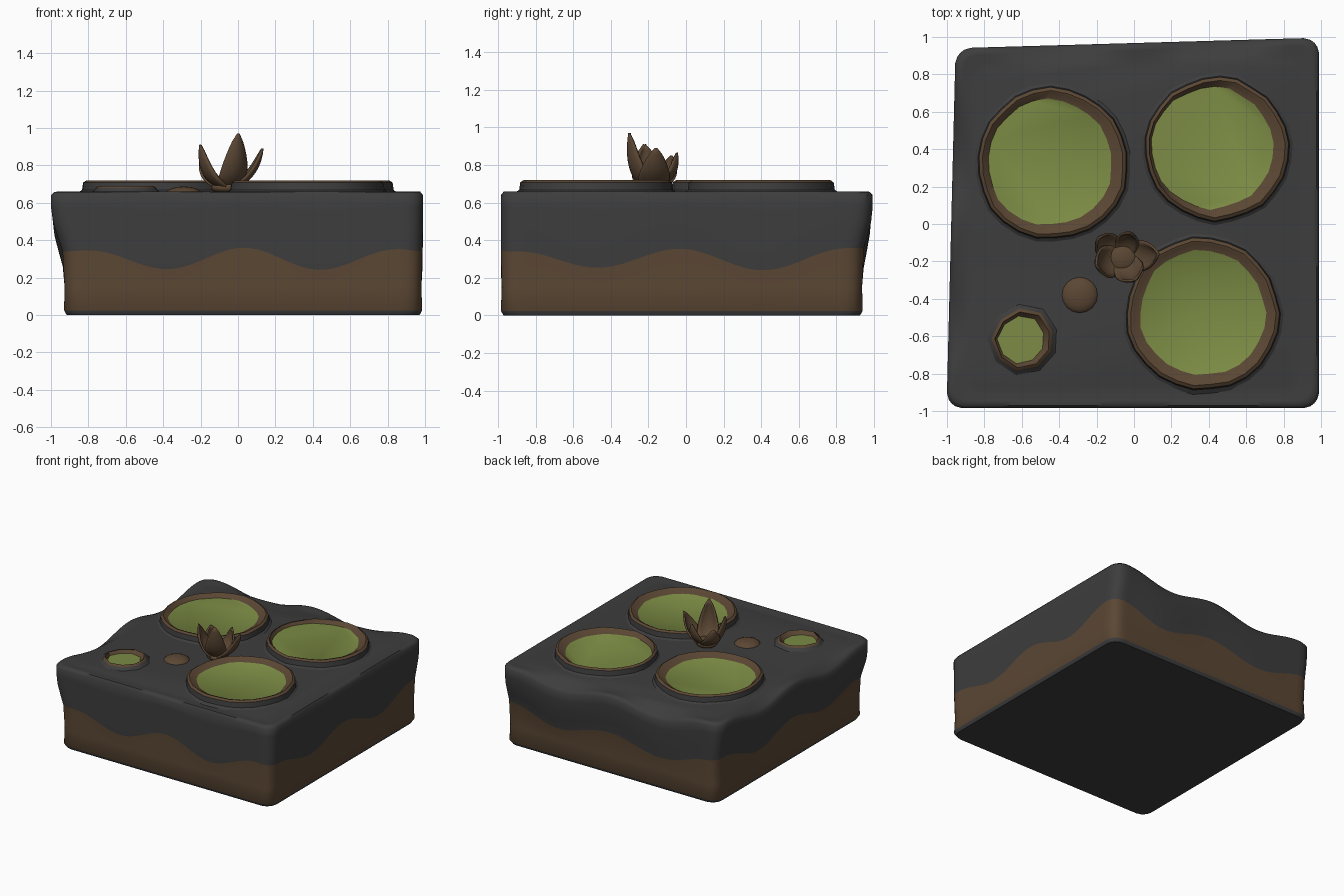
import bpy, bmesh, math, random
from mathutils import Vector

random.seed(4)
if "Cube" in bpy.data.objects:
    bpy.data.objects.remove(bpy.data.objects["Cube"], do_unlink=True)


def material(name, rgb):
    m = bpy.data.materials.new(name)
    m.use_nodes = True
    m.diffuse_color = (*rgb, 1)
    m.node_tree.nodes["Principled BSDF"].inputs["Base Color"].default_value = (*rgb, 1)
    return m


DARK = material("dark stone", (0.047, 0.047, 0.047))
BROWN = material("brown earth", (0.105, 0.063, 0.034))
GREEN = material("pond green", (0.20, 0.26, 0.058))


def finish(name, bm, mats, angle=40):
    bmesh.ops.recalc_face_normals(bm, faces=bm.faces)
    mesh = bpy.data.meshes.new(name)
    bm.to_mesh(mesh)
    bm.free()
    for m in mats:
        mesh.materials.append(m)
    ob = bpy.data.objects.new(name, mesh)
    bpy.context.collection.objects.link(ob)
    bpy.ops.object.select_all(action='DESELECT')
    bpy.context.view_layer.objects.active = ob
    ob.select_set(True)
    bpy.ops.object.shade_smooth_by_angle(angle=math.radians(angle))
    return ob


def loft(bm, rings, indices):
    """Bridge closed rings of points; one material index per band."""
    rows = [[bm.verts.new(p) for p in ring] for ring in rings]
    for a, b, index in zip(rows, rows[1:], indices):
        n = len(a)
        for i in range(n):
            j = (i + 1) % n
            bm.faces.new((a[i], a[j], b[j], b[i])).material_index = index
    return rows


# Ground block: rounded square rings, overhanging on the right and back
def square_path(n=48, r=0.09):
    pts = []
    for turn in range(4):
        for i in range(n):
            u, v = -1 + 2 * i / n, -1
            for _ in range(turn):
                u, v = -v, u
            p = Vector((u, v))
            core = Vector([max(-1 + r, min(1 - r, c)) for c in p])
            d = p - core
            pts.append(core + d.normalized() * r if d.length > r else p)
    return pts


def ripple(u, v):
    return math.cos(7 * u) * math.cos(7 * v) / 0.754


def place(u, v, f):
    """Blend the lower footprint (f=0) into the upper one (f=1)."""
    left = -0.93 + f * (-0.048 + 0.024 * v)
    back = 0.94 + f * (0.028 + 0.028 * u)
    right, front = 0.985 + 0.005 * f, -0.985
    return (left + (right - left) * (u + 1) / 2, front + (back - front) * (v + 1) / 2)


path = square_path()


def earth_line(u, v):
    return 0.30 + 0.05 * ripple(u, v) + 0.01 * math.sin(9 * u + 5 * v)


def droop(u, v):
    on_soft_side = u < -0.9 or v > 0.9
    return 0.035 * max(0, 1 - ripple(u, v)) if on_soft_side else 0


def wall_ring(level, f, inset=0.0):
    """Level 0 is the earth line, level 1 the top edge."""
    ring = []
    for u, v in path:
        x, y = place(u * (1 - inset), v * (1 - inset), f)
        low, high = earth_line(u, v), 0.655 - droop(u, v)
        ring.append((x, y, low + (high - low) * level))
    return ring


def flat_ring(z, scale, f, sag=0.0):
    return [(*place(u * scale, v * scale, f), z - sag * droop(u, v)) for u, v in path]


block = bmesh.new()
rows = loft(block, [
    flat_ring(0, 0.985, 0), flat_ring(0.025, 1, 0), flat_ring(0.15, 0.995, 0.03),
    wall_ring(0, 0.12), wall_ring(0.25, 0.5), wall_ring(0.5, 0.85),
    wall_ring(0.75, 1), wall_ring(0.95, 1), wall_ring(1.01, 0.97, 0.015),
    flat_ring(0.66, 0.96, 1, 0.8), flat_ring(0.65, 0.92, 1, 0.2), flat_ring(0.657, 0.88, 1)],
    [0, 1, 1, 0, 0, 0, 0, 0, 0, 0, 0])
block.faces.new(rows[0])
block.faces.new(rows[-1])
finish("ground_block", block, [DARK, BROWN], 50)


# Ponds: raised earth rims around flat green water
def pond(name, centre, radius, water_centre, water, top, sides):
    wobble = [random.uniform(-0.008, 0.008) for _ in range(sides)]
    phase = random.random()

    def ring(r, z, c):
        return [(c[0] + (r + w) * math.cos(math.tau * (i + phase) / sides),
                 c[1] + (r + w) * math.sin(math.tau * (i + phase) / sides), z)
                for i, w in enumerate(wobble)]

    bm = bmesh.new()
    mid = [(a + b) / 2 for a, b in zip(centre, water_centre)]
    rows = loft(bm, [
        ring(radius + 0.03, 0.652, centre), ring(radius + 0.006, 0.668, centre),
        ring(radius, top - 0.012, centre), ring(radius - 0.018, top, centre),
        ring((radius + water) / 2, top - 0.006, mid), ring(water, top - 0.03, water_centre)],
        [0, 0, 1, 1, 1])
    bm.faces.new(rows[-1]).material_index = 2
    finish(name, bm, [DARK, BROWN, GREEN])


pond("back_right_pond", (-0.435, 0.325), 0.40, (-0.45, 0.33), 0.335, 0.72, 26)
pond("back_left_pond", (0.445, 0.40), 0.38, (0.42, 0.405), 0.325, 0.72, 26)
pond("front_left_pond", (0.365, -0.48), 0.405, (0.365, -0.475), 0.335, 0.72, 26)
pond("small_pond", (-0.59, -0.62), 0.165, (-0.60, -0.62), 0.125, 0.69, 9)


# Earth mound
def dome(name, centre, size):
    bm = bmesh.new()
    bmesh.ops.create_uvsphere(bm, u_segments=16, v_segments=10, radius=1)
    for v in bm.verts:
        v.co = Vector(centre) + Vector([a * b for a, b in zip(v.co, size)])
    return finish(name, bm, [BROWN], 80)


dome("earth_mound", (-0.29, -0.38, 0.645), (0.10, 0.10, 0.042))

# Flower: a low cup with curved petals
BASE = Vector((-0.06, -0.18, 0.67))
dome("flower_cup", BASE + Vector((0, 0, 0.01)), (0.085, 0.08, 0.035))


def petal(name, tip, width, spread=1.15):
    tip = Vector(tip)
    out = Vector((tip.x - BASE.x, tip.y - BASE.y, 0))
    control = BASE + out * spread + Vector((0, 0, 0.04))
    outward = out.normalized()
    side = Vector((-outward.y, outward.x, 0))
    bm = bmesh.new()
    rows = []
    for i in range(13):
        t = i / 12
        c = BASE * (1 - t) ** 2 + control * 2 * t * (1 - t) + tip * t * t
        half = width * max(0.03, math.sin(math.pi * (0.12 + 0.88 * t)) ** 0.7 if t < 1 else 0)
        rows.append([bm.verts.new(c + side * half * s - outward * half * 0.45 * s * s)
                     for s in [j / 4 - 1 for j in range(9)]])
    for a, b in zip(rows, rows[1:]):
        for j in range(8):
            bm.faces.new((a[j], a[j + 1], b[j + 1], b[j]))
    ob = finish(name, bm, [BROWN], 70)
    thick = ob.modifiers.new("thickness", 'SOLIDIFY')
    thick.thickness = 0.014
    thick.offset = 0


petal("front_petal", (0.0, -0.30, 0.97), 0.078)
petal("right_petal", (-0.20, -0.22, 0.91), 0.085)
petal("left_petal", (0.13, -0.16, 0.89), 0.08, 0.9)
petal("back_petal", (-0.02, -0.05, 0.865), 0.06)
petal("back_right_petal", (-0.19, -0.08, 0.85), 0.07)
